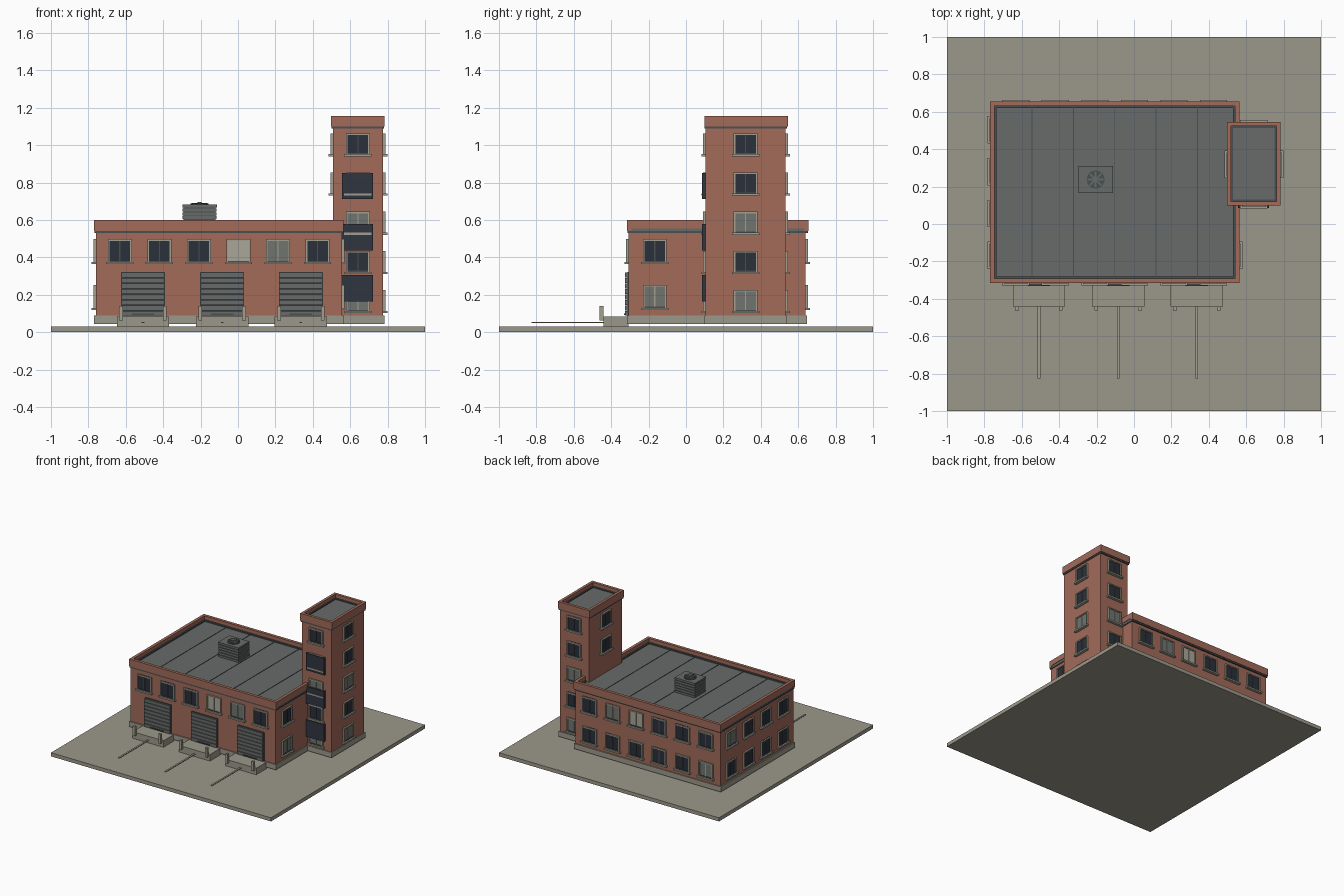
import bpy, bmesh, math
from mathutils import Matrix, Vector

if "Cube" in bpy.data.objects:
    bpy.data.objects.remove(bpy.data.objects["Cube"])

def mat(name, r, g, b):
    m = bpy.data.materials.new(name)
    m.diffuse_color = (r, g, b, 1)
    m.use_nodes = True
    m.node_tree.nodes["Principled BSDF"].inputs["Base Color"].default_value = m.diffuse_color
    return m

BRICK = mat("brick", 0.36, 0.145, 0.10)
GROUND = mat("concrete", 0.33, 0.315, 0.255)
TRIM = mat("pale_trim", 0.36, 0.35, 0.285)
ROOF = mat("roof_grey", 0.135, 0.147, 0.138)
BAND = mat("dark_metal", 0.065, 0.08, 0.085)
GLASS = mat("dark_glass", 0.024, 0.030, 0.042)
BLIND = mat("grey_glass", 0.16, 0.175, 0.155)
LIT = mat("pale_glass", 0.40, 0.39, 0.32)
PANEL = mat("navy_panel", 0.030, 0.036, 0.050)

def build(name, boxes, loc=(0, 0, 0), rot=0):
    """boxes: list of (x0, x1, y0, y1, z0, z1, material)"""
    bm, mats = bmesh.new(), []
    for x0, x1, y0, y1, z0, z1, m in boxes:
        if m not in mats:
            mats.append(m)
        mx = Matrix.Translation(((x0 + x1) / 2, (y0 + y1) / 2, (z0 + z1) / 2)) @ \
            Matrix.Diagonal((x1 - x0, y1 - y0, z1 - z0, 1))
        geo = bmesh.ops.create_cube(bm, size=1, matrix=mx)
        for f in {f for v in geo["verts"] for f in v.link_faces}:
            f.material_index = mats.index(m)
    me = bpy.data.meshes.new(name)
    bm.to_mesh(me)
    bm.free()
    for m in mats:
        me.materials.append(m)
    ob = bpy.data.objects.new(name, me)
    ob.location, ob.rotation_euler.z = loc, math.radians(rot)
    bpy.context.collection.objects.link(ob)
    return ob

# Front of a wall-mounted part is local -y; these angles turn it to each side
FRONT, RIGHT, BACK, LEFT = 0, 90, 180, -90

def window(name, x, y, z, rot, glass=GLASS, h=0.115):
    w, t = 0.064, 0.009
    b, c = -h / 2, h / 2
    build(name, [
        (-w + t, w - t, -0.005, 0.002, b, c, glass),
        (-w, -w + t, -0.013, 0.002, b, c, TRIM),
        (w - t, w, -0.013, 0.002, b, c, TRIM),
        (-w, w, -0.013, 0.002, c - t, c, TRIM),
        (-w + t, w - t, -0.011, 0.002, b, b + t, BAND),
        (-0.003, 0.003, -0.010, 0.002, b, c, BAND if glass is GLASS else TRIM),
        (-0.073, 0.073, -0.023, 0.002, b - 0.009, b + 0.003, TRIM),
    ], (x, y, z), rot)

def parapet(name, x0, x1, y0, y1, z0, z1, t=0.024, side_z=None):
    s = side_z or z0
    build(name, [(x0, x1, y0, y0 + t, z0, z1, BRICK), (x0, x1, y1 - t, y1, z0, z1, BRICK),
                 (x0, x0 + t, y0 + t, y1 - t, s, z1, BRICK),
                 (x1 - t, x1, y0 + t, y1 - t, s, z1, BRICK)])

# Ground slab
build("ground_slab", [(-1, 1, -1, 1, 0, 0.03, GROUND)])

# Main hall: plinth, walls, roof, parapet
build("hall_plinth", [(-0.77, 0.565, -0.315, 0.648, 0.045, 0.088, GROUND)])
build("hall_walls", [(-0.76, 0.557, -0.307, 0.64, 0.088, 0.54, BRICK)])
build("hall_roof", [(-0.766, 0.561, -0.311, 0.648, 0.532, 0.56, ROOF)])
parapet("hall_parapet", -0.77, 0.565, -0.315, 0.655, 0.541, 0.6, side_z=0.555)
build("hall_cornice", [(-0.768, 0.563, -0.313, 0.651, 0.530, 0.541, BAND)])
build("roof_edge_flashing", [
    (-0.746, 0.541, -0.291, -0.28, 0.555, 0.57, BAND), (-0.746, 0.541, 0.62, 0.631, 0.555, 0.57, BAND),
    (-0.746, -0.735, -0.28, 0.62, 0.555, 0.57, BAND), (0.53, 0.541, -0.28, 0.62, 0.555, 0.57, BAND)])
build("roof_seams", [(x - 0.002, x + 0.002, -0.28, 0.62, 0.555, 0.563, BAND)
                     for x in [-0.545 + 0.221 * i for i in range(5)]])

# Tower
build("tower_plinth", [(0.502, 0.782, 0.098, 0.537, 0.045, 0.088, GROUND)])
build("tower_walls", [(0.508, 0.775, 0.105, 0.532, 0.088, 1.10, BRICK)])
build("tower_cornice", [(0.50, 0.78, 0.10, 0.54, 1.088, 1.099, BAND)])
build("tower_roof", [(0.505, 0.778, 0.105, 0.535, 1.099, 1.12, ROOF)])
parapet("tower_parapet", 0.497, 0.784, 0.098, 0.545, 1.099, 1.157, t=0.022)
build("tower_roof_flashing", [
    (0.519, 0.762, 0.12, 0.13, 1.11, 1.128, BAND), (0.519, 0.762, 0.513, 0.523, 1.11, 1.128, BAND),
    (0.519, 0.529, 0.13, 0.513, 1.11, 1.128, BAND), (0.752, 0.762, 0.13, 0.513, 1.11, 1.128, BAND)])

# Hall windows: six bays front and back, four on the left, one on the right
LOW, HIGH = 0.19, 0.435
for i in range(6):
    x = -0.632 + 0.2115 * i
    upper = {3: LIT, 4: BLIND}.get(i, GLASS)
    window("front_window", x, -0.307, HIGH, FRONT, upper, 0.125)
    window("back_upper_window", x, 0.64, HIGH, BACK, upper, 0.125)
    window("back_lower_window", x, 0.64, LOW, BACK, BLIND if i == 0 else GLASS, 0.125)
for i in range(4):
    y = -0.167 + 0.2235 * i
    window("left_upper_window", -0.76, y, HIGH, LEFT, BLIND if i == 3 else GLASS, 0.125)
    window("left_lower_window", -0.76, y, LOW, LEFT, GLASS, 0.125)
window("right_upper_window", 0.557, -0.167, HIGH, RIGHT, GLASS, 0.125)
window("right_lower_window", 0.557, -0.167, LOW, RIGHT, BLIND, 0.125)

# Tower windows on five floors; the inner side only clears the hall roof twice
for i in range(5):
    z = 0.168 + 0.2095 * i
    g = BLIND if i in (0, 2) else GLASS
    window("tower_front_window", 0.641, 0.105, z, FRONT, g)
    window("tower_right_window", 0.775, 0.319, z, RIGHT, g)
    window("tower_back_window", 0.641, 0.532, z, BACK, g)
    if i > 2:
        window("tower_left_window", 0.508, 0.319, z, LEFT, g)

# Dark panels on the tower front
for z in (0.165, 0.438, 0.711):
    build("tower_panel", [(0.556, 0.723, 0.086, 0.106, z, z + 0.14, PANEL)])

# Loading bays: shutter door, apron, posts and floor line
for cx in (-0.508, -0.085, 0.336):
    door = [(cx - 0.118, cx + 0.118, -0.314, -0.30, 0.085, 0.322, BAND)]
    for k in range(8):
        z = 0.088 + k * 0.0292
        door.append((cx - 0.116, cx + 0.116, -0.326, -0.31, z, z + 0.0255, ROOF))
    door.append((cx - 0.06, cx + 0.06, -0.332, -0.32, 0.092, 0.1, BAND))
    build("shutter_door", door)
    build("bay_apron", [(cx - 0.14, cx + 0.14, -0.442, -0.307, 0.03, 0.084, GROUND)])
    build("bay_posts", [(cx + s * 0.117 - 0.01, cx + s * 0.117 + 0.01, -0.462, -0.441, 0.062, 0.14, TRIM)
                        for s in (-1, 1)])
    build("bay_line", [(cx - 0.007, cx + 0.007, -0.825, -0.44, 0.049, 0.054, TRIM)])

# Rooftop cooling unit with louvres on all sides and a fan on top
X, Y = -0.205, 0.238
unit = [(X - 0.086, X + 0.086, Y - 0.066, Y + 0.066, 0.555, 0.675, BAND),
        (X - 0.092, X + 0.092, Y - 0.072, Y + 0.072, 0.668, 0.682, ROOF)]
for k in range(5):
    z = 0.562 + k * 0.021
    unit.append((X - 0.091, X + 0.091, Y - 0.071, Y + 0.071, z, z + 0.016, ROOF))
build("cooling_unit", unit)

def cylinder(name, r, z0, z1, m):
    bm = bmesh.new()
    bmesh.ops.create_cone(bm, cap_ends=True, segments=24, radius1=r, radius2=r, depth=z1 - z0,
                          matrix=Matrix.Translation((X, Y, (z0 + z1) / 2)))
    me = bpy.data.meshes.new(name)
    bm.to_mesh(me)
    bm.free()
    me.materials.append(m)
    bpy.context.collection.objects.link(bpy.data.objects.new(name, me))

cylinder("fan_housing", 0.048, 0.68, 0.688, BAND)
cylinder("fan_hub", 0.011, 0.685, 0.695, ROOF)
for k in range(8):
    build("fan_blade", [(0.008, 0.043, -0.005, 0.005, 0, 0.005, ROOF)], (X, Y, 0.687), k * 45)
